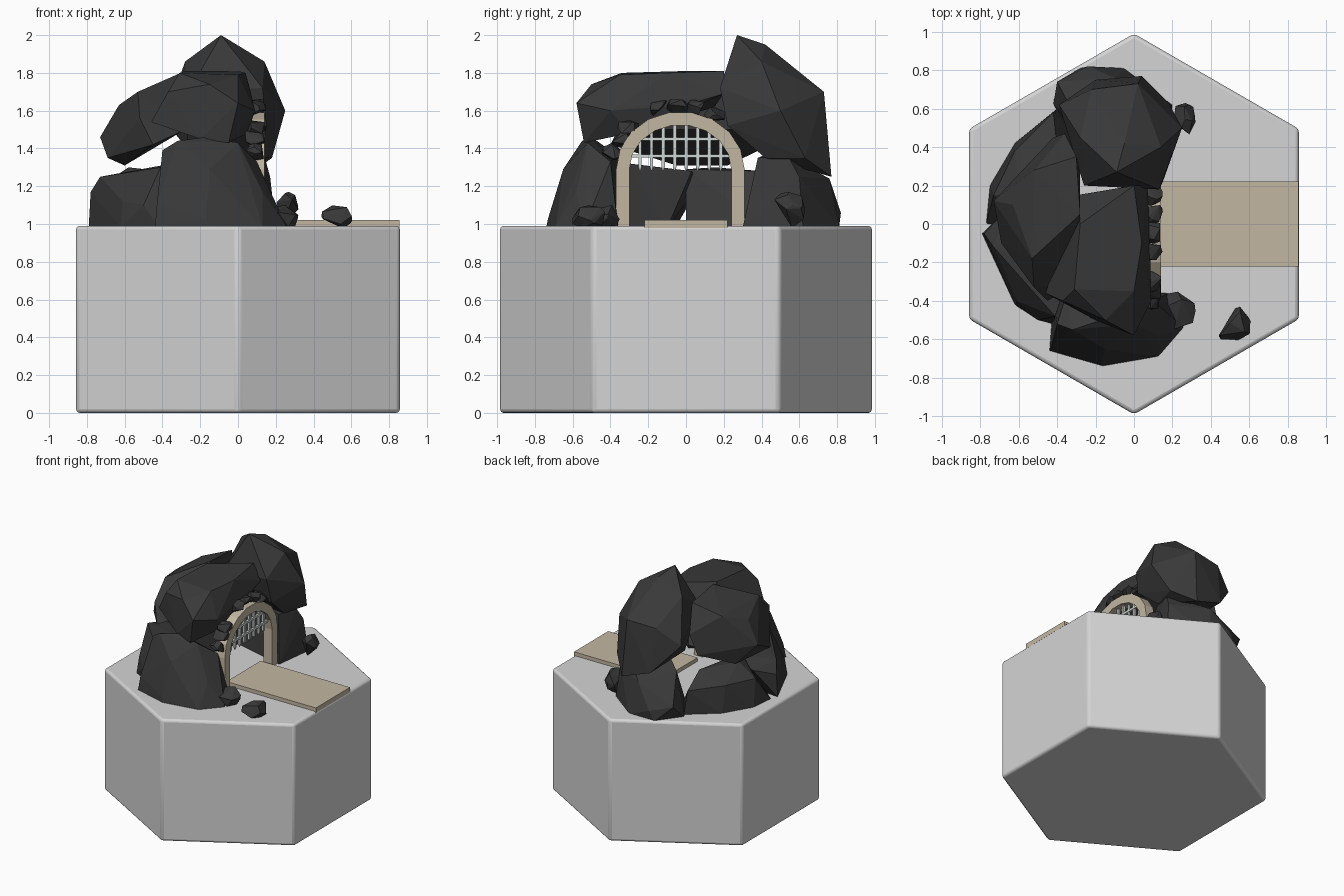
import bpy, bmesh, math, random
from mathutils import Vector

if "Cube" in bpy.data.objects:
    bpy.data.objects.remove(bpy.data.objects["Cube"])

random.seed(4)


def material(name, rgb):
    m = bpy.data.materials.new(name)
    m.diffuse_color = (*rgb, 1)
    m.use_nodes = True
    m.node_tree.nodes["Principled BSDF"].inputs["Base Color"].default_value = m.diffuse_color
    return m


STONE = material("pale_grey", (0.66, 0.66, 0.66))
ROCK = material("dark_rock", (0.04, 0.04, 0.04))
SAND = material("sandy_beige", (0.54, 0.47, 0.36))
METAL = material("light_metal", (0.62, 0.67, 0.65))


def finish(bm, name, mat):
    bmesh.ops.recalc_face_normals(bm, faces=bm.faces[:])
    me = bpy.data.meshes.new(name)
    bm.to_mesh(me)
    bm.free()
    me.materials.append(mat)
    ob = bpy.data.objects.new(name, me)
    bpy.context.collection.objects.link(ob)
    return ob


def hull(name, pts, mat=ROCK):
    """Faceted boulder: convex hull of a few corner points."""
    bm = bmesh.new()
    for p in pts:
        bm.verts.new(p)
    res = bmesh.ops.convex_hull(bm, input=bm.verts[:])
    junk = [g for g in res["geom_interior"] if isinstance(g, bmesh.types.BMVert)]
    bmesh.ops.delete(bm, geom=junk, context='VERTS')
    return finish(bm, name, mat)


def pebble(name, c, r):
    """Small random faceted stone inside an ellipsoid."""
    pts = []
    for i in range(16):
        d = Vector([random.gauss(0, 1) for _ in range(3)]).normalized()
        d = d / max(abs(d.x), abs(d.y), abs(d.z)) * 0.3 + d * 0.7
        pts.append([c[k] + max(-1, min(1, d[k])) * r[k] for k in range(3)])
    hull(name, pts)


def box(name, lo, hi, mat):
    return hull(name, [(x, y, z) for x in (lo[0], hi[0])
                       for y in (lo[1], hi[1]) for z in (lo[2], hi[2])], mat)


# hexagonal plinth with softened edges
R = 0.99
plinth = hull("plinth", [(R * math.sin(i * math.pi / 3), R * math.cos(i * math.pi / 3), z)
                         for i in range(6) for z in (0, 0.99)], STONE)
bm = bmesh.new()
bm.from_mesh(plinth.data)
bmesh.ops.dissolve_limit(bm, angle_limit=0.02, verts=bm.verts[:], edges=bm.edges[:])
bm.to_mesh(plinth.data)
bm.free()
bev = plinth.modifiers.new("soft_edges", 'BEVEL')
bev.width = 0.02
bev.segments = 3
bpy.context.view_layer.objects.active = plinth
plinth.select_set(True)
bpy.ops.object.shade_smooth_by_angle(angle=math.radians(35))
plinth.select_set(False)

# walkway
box("walkway", (0.05, -0.22, 0.98), (0.855, 0.22, 1.02), SAND)

# tall boulder beside the gate
hull("tall_boulder", [
    (-.09, .27, 2.0), (-.05, .42, 1.95), (-.28, .45, 1.86), (.14, .40, 1.86),
    (.13, .18, 1.72), (-.26, .20, 1.70), (.25, .50, 1.60), (.02, .73, 1.70),
    (-.22, .70, 1.68), (-.39, .62, 1.55), (.18, .63, 1.35), (.04, .77, 1.25),
    (-.20, .75, 1.33), (.15, .22, 1.52), (.12, .42, 1.35), (-.27, .40, 1.40)])
# boulder under it
hull("lower_side_boulder", [
    (.16, .30, .98), (.20, .62, .98), (-.05, .81, .98), (-.28, .81, .98),
    (-.42, .62, .98), (-.30, .42, .98), (.10, .38, 1.35), (.14, .54, 1.36),
    (.17, .60, 1.25), (-.24, .82, 1.06), (-.40, .74, 1.10), (-.10, .76, 1.24),
    (-.30, .55, 1.30), (-.15, .45, 1.38)])
# cap boulder over the gate
hull("cap_boulder", [
    (0, .20, 1.81), (.04, -.10, 1.80), (0, -.35, 1.79), (-.31, -.34, 1.80),
    (-.28, .0, 1.81), (-.15, -.50, 1.74), (.0, -.58, 1.64), (.09, -.40, 1.60),
    (-.37, -.40, 1.70), (-.46, -.36, 1.54), (-.05, -.54, 1.43), (-.20, -.50, 1.45),
    (.05, -.30, 1.48), (.08, .0, 1.63), (.07, .20, 1.69), (-.30, .15, 1.62)])
# rear upper boulder
hull("rear_upper_boulder", [
    (-.28, .05, 1.81), (-.30, .35, 1.78), (-.53, -.18, 1.70), (-.52, .28, 1.70),
    (-.63, .10, 1.63), (-.36, .47, 1.58), (-.73, .12, 1.46), (-.69, -.10, 1.35),
    (-.60, .22, 1.31), (-.45, -.40, 1.42), (-.52, -.33, 1.56), (-.42, .45, 1.42),
    (-.28, -.30, 1.50), (-.28, .30, 1.50), (-.60, -.05, 1.31)])
# rear low boulders
hull("rear_low_boulder", [
    (-.40, .60, .98), (-.62, .42, .98), (-.75, .20, .98), (-.77, .0, .98),
    (-.42, .0, .98), (-.28, .45, .98), (-.42, .58, 1.18), (-.62, .38, 1.20),
    (-.73, .15, 1.20), (-.50, .0, 1.29), (-.40, .40, 1.28), (-.58, .15, 1.30)])
hull("left_low_boulder", [
    (-.79, -.05, .99), (-.78, -.05, 1.17), (-.73, -.12, 1.25), (-.66, .08, 1.22),
    (-.62, -.42, .98), (-.61, -.40, 1.12), (-.42, -.52, .98), (-.41, -.48, 1.30),
    (-.50, -.50, 1.10), (-.35, -.30, 1.32), (-.45, .03, 1.28), (-.35, -.1, .98)])
# front boulder
hull("front_boulder", [
    (-.44, -.66, .98), (-.16, -.74, .98), (.13, -.69, .98), (.26, -.54, .98),
    (.18, -.36, .98), (-.42, -.40, .98), (-.43, -.64, 1.10), (-.17, -.73, 1.03),
    (-.40, -.52, 1.39), (-.32, -.55, 1.44), (-.17, -.50, 1.46), (.0, -.52, 1.43),
    (.13, -.58, 1.17), (-.15, -.65, 1.29), (.10, -.40, 1.33), (-.35, -.36, 1.36)])

# gate arch: half ellipse on straight legs, extruded along x
CY = -0.03


def arch_line(ry, rz):
    pts = [(CY + ry, 0.98)]
    pts += [(CY + ry * math.cos(i * math.pi / 9), 1.29 + rz * math.sin(i * math.pi / 9))
            for i in range(10)]
    return pts + [(CY - ry, 0.98)]


outer, inner = arch_line(0.34, 0.305), arch_line(0.27, 0.235)
bm = bmesh.new()
rows = [[bm.verts.new((x, y, z)) for x, (y, z) in
         ((0.06, o), (0.14, o), (0.14, n), (0.06, n))] for o, n in zip(outer, inner)]
for a, b in zip(rows, rows[1:]):
    for k in range(4):
        bm.faces.new((a[k], a[k - 1], b[k - 1], b[k]))
bm.faces.new(rows[0])
bm.faces.new(rows[-1])
finish(bm, "gate_arch", SAND)

# raised portcullis: pointed uprights and two cross bars
w = 0.009
for i in range(8):
    y = CY + (i - 3.5) * 0.061
    top = 1.29 + 0.245 * math.sqrt(1 - ((y - CY) / 0.27) ** 2)
    hull(f"gate_bar_{i}", [(0.10 + sx * w, y + sy * w, z) for sx in (-1, 1)
                           for sy in (-1, 1) for z in (1.30, top)]
         + [(0.10, y, 1.275)], METAL)
for i, z in enumerate((1.36, 1.45)):
    h = 0.27 * math.sqrt(1 - ((z - 1.29) / 0.25) ** 2)
    box(f"gate_crossbar_{i}", (0.095, CY - h, z - w), (0.113, CY + h, z + w), METAL)

# loose stones on the ground
pebble("loose_stone_a", (0.52, -0.52, 1.04), (0.09, 0.10, 0.06))
pebble("loose_stone_b", (0.22, -0.45, 1.04), (0.10, 0.10, 0.07))
pebble("loose_stone_c", (0.26, 0.54, 1.07), (0.06, 0.09, 0.10))
# small stones packed around the arch
for i, deg in enumerate((60, 76, 92, 106, 138, 150, 164)):
    a = math.radians(deg)
    pebble(f"arch_stone_{i}", (0.09, CY + 0.37 * math.cos(a), 1.29 + 0.335 * math.sin(a)),
           (0.06, 0.06, 0.045))
